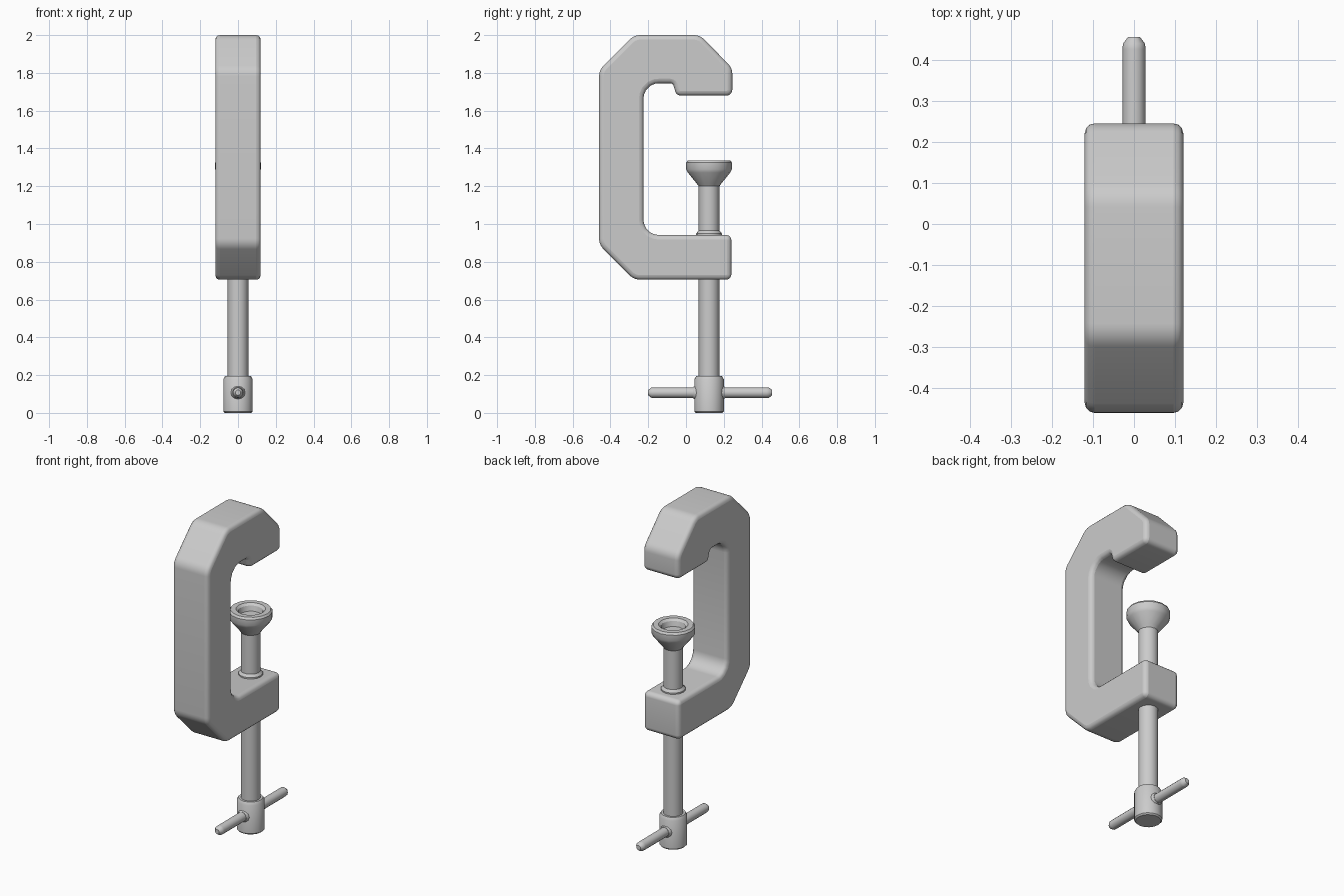
import bpy, bmesh, math
from mathutils import Vector, Matrix

if "Cube" in bpy.data.objects:
    bpy.data.objects.remove(bpy.data.objects["Cube"])

SCREW_Y = 0.122


def finish(bm, name, matrix=Matrix(), angle=30):
    bmesh.ops.recalc_face_normals(bm, faces=bm.faces)
    me = bpy.data.meshes.new(name)
    bm.to_mesh(me)
    bm.free()
    me.transform(matrix)
    ob = bpy.data.objects.new(name, me)
    bpy.context.collection.objects.link(ob)
    bpy.ops.object.select_all(action='DESELECT')
    ob.select_set(True)
    bpy.context.view_layer.objects.active = ob
    bpy.ops.object.shade_smooth_by_angle(angle=math.radians(angle))
    return ob


def rounded(corners, steps=5):
    """Round every (y, z, radius) corner of a closed outline."""
    pts = []
    for i, (y, z, r) in enumerate(corners):
        p = Vector((y, z))
        a = (Vector(corners[i - 1][:2]) - p).normalized()
        b = (Vector(corners[(i + 1) % len(corners)][:2]) - p).normalized()
        half = a.angle(b) / 2
        centre = p + (a + b).normalized() * (r / math.sin(half))
        start = p + a * (r / math.tan(half)) - centre
        end = p + b * (r / math.tan(half)) - centre
        for k in range(steps + 1):
            pts.append(centre + start.lerp(end, k / steps).normalized() * r)
    return pts


def lathe(name, profile, matrix, sides=16, angle=30):
    """Revolve (radius, height) pairs around the local z axis."""
    bm = bmesh.new()
    vs = [bm.verts.new((r, 0, h)) for r, h in profile]
    es = [bm.edges.new(pair) for pair in zip(vs, vs[1:])]
    bmesh.ops.spin(bm, geom=vs + es, cent=(0, 0, 0), axis=(0, 0, 1),
                   angle=math.tau, steps=sides)
    bmesh.ops.remove_doubles(bm, verts=bm.verts, dist=0.0005)
    return finish(bm, name, matrix, angle)


# C-shaped frame: outline extruded across x, with rounded rims
outline = rounded([
    (-0.275, 2.0, 0.08), (0.075, 2.0, 0.08), (0.245, 1.825, 0.07),
    (0.245, 1.68, 0.03), (-0.05, 1.68, 0.03), (-0.07, 1.745, 0.02),
    (-0.225, 1.745, 0.08), (-0.225, 0.942, 0.08), (0.24, 0.942, 0.028),
    (0.24, 0.705, 0.028), (-0.275, 0.705, 0.08), (-0.46, 0.89, 0.08),
    (-0.46, 1.815, 0.08)])
bm = bmesh.new()
face = bm.faces.new([bm.verts.new((-0.12, p.x, p.y)) for p in outline])
ext = bmesh.ops.extrude_face_region(bm, geom=[face], use_keep_orig=True)
bmesh.ops.translate(bm, vec=(0.24, 0, 0),
                    verts=[g for g in ext['geom'] if isinstance(g, bmesh.types.BMVert)])
frame = finish(bm, "clamp_frame")
bev = frame.modifiers.new("rim", 'BEVEL')
bev.width = 0.024
bev.segments = 3
bev.limit_method = 'ANGLE'
bev.angle_limit = math.radians(60)
bev.use_clamp_overlap = False

# Screw and the parts carried on its axis
axis = Matrix.Translation((0, SCREW_Y, 0))
lathe("screw_shaft", [(0, 0.15), (0.055, 0.15), (0.055, 1.23), (0, 1.23)], axis)
lathe("screw_collar", [(0.05, 0.92), (0.068, 0.92), (0.068, 0.95),
                       (0.055, 0.965), (0.05, 0.965)], axis)
lathe("swivel_pad", [(0, 1.2), (0.055, 1.2), (0.066, 1.215), (0.112, 1.272),
                     (0.121, 1.29), (0.121, 1.325), (0.112, 1.337),
                     (0.082, 1.337), (0.068, 1.325), (0.06, 1.295), (0, 1.295)], axis)
lathe("screw_hub", [(0, 0), (0.07, 0), (0.078, 0.008), (0.078, 0.178),
                    (0.068, 0.195), (0, 0.195)], axis)

# Sliding cross handle through the hub, with a small boss each side
across = Matrix.Translation((0, 0.128, 0.107)) @ Matrix.Rotation(math.pi / 2, 4, 'X')
L = 0.328
lathe("cross_handle", [(0, -L), (0.014, -L), (0.027, 0.017 - L), (0.028, 0.03 - L),
                       (0.028, L - 0.03), (0.027, L - 0.017), (0.014, L), (0, L)],
      across, sides=12, angle=40)
boss = Matrix.Translation((0, SCREW_Y, 0.107)) @ Matrix.Rotation(math.pi / 2, 4, 'X')
lathe("handle_boss", [(0, -0.084), (0.03, -0.084), (0.038, -0.07),
                      (0.038, 0.07), (0.03, 0.084), (0, 0.084)], boss, sides=12)
